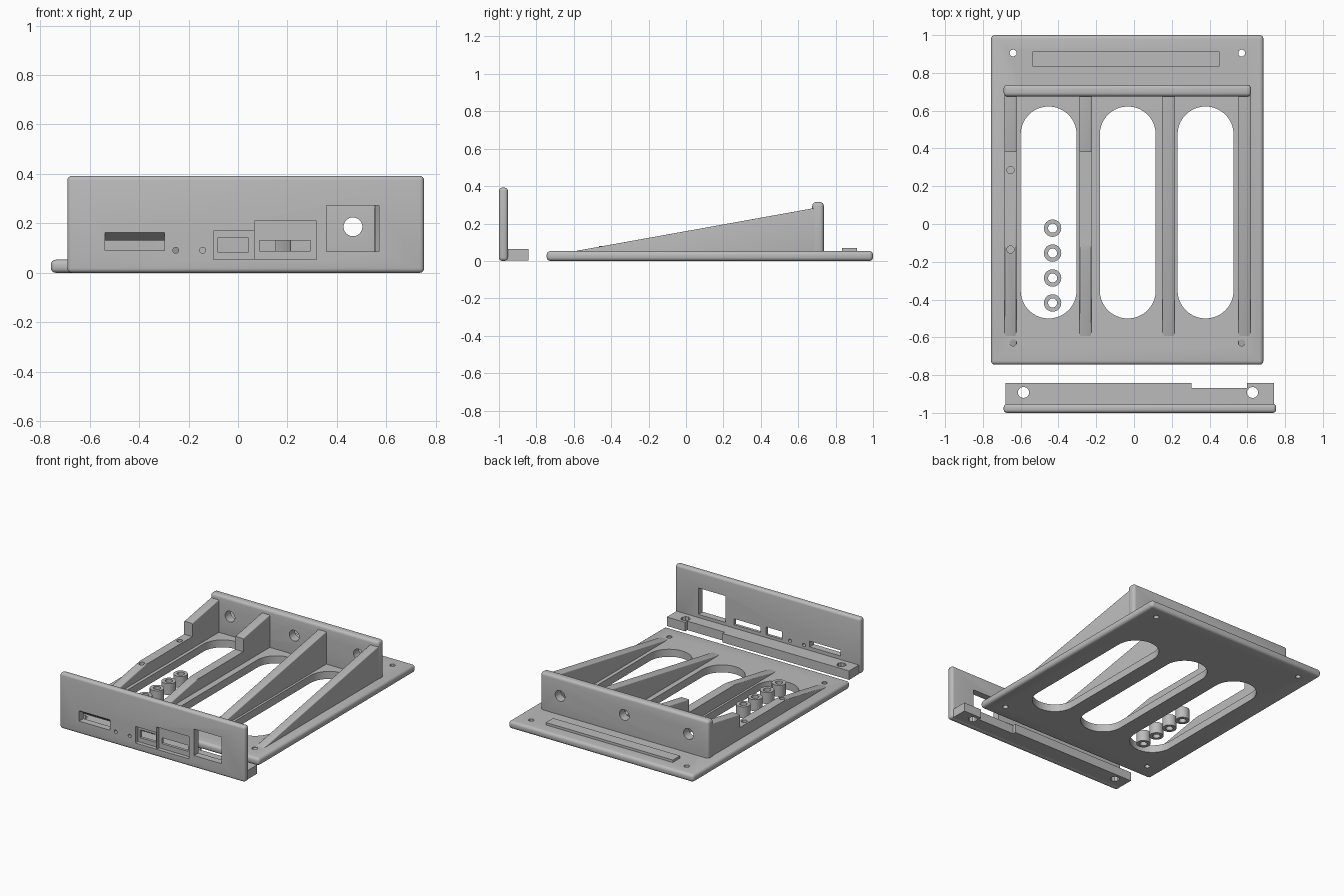
import bpy
import bmesh
from math import radians
from mathutils import Matrix, Vector

cube = bpy.data.objects.get("Cube")
if cube:
    bpy.data.objects.remove(cube, do_unlink=True)

grey = bpy.data.materials.new("plain grey")
grey.use_nodes = True
grey.diffuse_color = (0.5, 0.5, 0.5, 1)
grey.node_tree.nodes["Principled BSDF"].inputs["Base Color"].default_value = (0.5, 0.5, 0.5, 1)


def make(name, bm):
    bmesh.ops.recalc_face_normals(bm, faces=bm.faces)
    mesh = bpy.data.meshes.new(name)
    bm.to_mesh(mesh)
    bm.free()
    mesh.materials.append(grey)
    obj = bpy.data.objects.new(name, mesh)
    bpy.context.collection.objects.link(obj)
    return obj


def box(name, x, y, z):
    bm = bmesh.new()
    size = Matrix.Diagonal((x[1] - x[0], y[1] - y[0], z[1] - z[0], 1))
    middle = Matrix.Translation((sum(x) / 2, sum(y) / 2, sum(z) / 2))
    bmesh.ops.create_cube(bm, size=1, matrix=middle @ size)
    return make(name, bm)


def rod(name, centre, radius, length, axis="Z", sides=32):
    bm = bmesh.new()
    turn = Matrix.Rotation(radians(90), 4, "X") if axis == "Y" else Matrix.Identity(4)
    bmesh.ops.create_cone(bm, cap_ends=True, segments=sides, radius1=radius, radius2=radius,
                          depth=length, matrix=Matrix.Translation(centre) @ turn)
    return make(name, bm)


def side_profile(name, points, x0, x1):
    """Extrude a (y, z) outline along x."""
    bm = bmesh.new()
    face = bm.faces.new([bm.verts.new((x0, y, z)) for y, z in points])
    moved = bmesh.ops.extrude_face_region(bm, geom=[face])["geom"]
    bmesh.ops.translate(bm, vec=Vector((x1 - x0, 0, 0)),
                        verts=[v for v in moved if isinstance(v, bmesh.types.BMVert)])
    return make(name, bm)


def activate(obj):
    bpy.ops.object.select_all(action="DESELECT")
    obj.select_set(True)
    bpy.context.view_layer.objects.active = obj


def bevel(obj, width):
    activate(obj)
    mod = obj.modifiers.new("rounding", "BEVEL")
    mod.width, mod.segments, mod.limit_method = width, 4, "ANGLE"
    bpy.ops.object.modifier_apply(modifier=mod.name)


def cut(obj, *cutters):
    for cutter in cutters:
        activate(obj)
        mod = obj.modifiers.new("cut", "BOOLEAN")
        mod.operation, mod.solver, mod.object = "DIFFERENCE", "EXACT", cutter
        bpy.ops.object.modifier_apply(modifier=mod.name)
        bpy.data.objects.remove(cutter, do_unlink=True)


# Base plate with long rounded slots and corner screw holes
base = box("base_plate", (-0.757, 0.685), (-0.745, 1.0), (0, 0.053))
bevel(base, 0.02)
slot_radius = 0.148
for x in (-0.452, -0.033, 0.379):
    cut(base,
        box("slot", (x - slot_radius, x + slot_radius), (-0.352, 0.474), (-0.1, 0.2)),
        rod("slot_front", (x, -0.352, 0), slot_radius, 0.4, sides=64),
        rod("slot_back", (x, 0.474, 0), slot_radius, 0.4, sides=64))
for x in (-0.64, 0.57):
    for y in (-0.628, 0.905):
        cut(base, rod("screw_hole", (x, y, 0), 0.018, 0.4))

# Raised strip behind the wall
box("rear_strip", (-0.537, 0.452), (0.833, 0.913), (0.04, 0.07))

# Upright back wall with three cable holes
wall = box("back_wall", (-0.69, 0.62), (0.675, 0.737), (0.015, 0.315))
bevel(wall, 0.02)
for x in (-0.535, -0.035, 0.465):
    cut(wall, rod("cable_hole", (x, 0.7, 0.186), 0.038, 0.3, "Y"))

# Sloping ribs, the first two stepped down to carry a board
for i, x in enumerate((-0.654, -0.257, 0.183, 0.585)):
    rib = side_profile("rib_%d" % (i + 1),
                       [(-0.72, 0.03), (0.7, 0.285), (0.7, 0.02), (-0.7, 0.02)],
                       x - 0.032, x + 0.032)
    bevel(rib, 0.014)
    if i < 2:
        cut(rib, box("step", (x - 0.1, x + 0.1), (-0.4, 0.38), (0.135, 0.5)))
    if i == 0:
        for y in (-0.135, 0.285):
            cut(rib, rod("peg_hole", (x, y, 0.13), 0.019, 0.14))

# Loose spacer rings in the first slot
for i in range(4):
    y = -0.022 - 0.132 * i
    spacer = rod("spacer_%d" % (i + 1), (-0.431, y, 0.04), 0.046, 0.08)
    cut(spacer, rod("bore", (-0.431, y, 0.04), 0.024, 0.2))

# Separate front panel
panel = box("front_panel", (-0.69, 0.753), (-1.0, -0.952), (0, 0.392))
bevel(panel, 0.018)
through = (-1.1, -0.9)
recess = (-1.1, -0.972)
cut(panel,
    side_profile("card_slot", [(-1.01, 0.09), (-1.01, 0.17), (-0.94, 0.122), (-0.94, 0.09)],
                 -0.537, -0.297),
    box("small_port_recess", (-0.1, 0.064), recess, (0.053, 0.17)),
    box("small_port", (-0.083, 0.042), through, (0.085, 0.14)),
    box("wide_port_recess", (0.066, 0.317), recess, (0.053, 0.21)),
    box("wide_port", (0.087, 0.293), through, (0.088, 0.13)),
    box("square_port", (0.358, 0.57), through, (0.087, 0.273)),
    rod("light_hole_left", (-0.143, -1, 0.091), 0.012, 0.3, "Y", 16),
    rod("light_hole_right", (-0.252, -1, 0.091), 0.012, 0.3, "Y", 16))

# Mounting flange behind the panel
flange = box("panel_flange", (-0.68, 0.74), (-0.96, -0.843), (0.002, 0.065))
cut(flange, box("flange_notch", (0.305, 0.597), (-0.867, -0.8), (-0.1, 0.2)))
for x in (-0.585, 0.628):
    cut(flange, rod("flange_hole", (x, -0.892, 0), 0.03, 0.4, sides=10))

# Smooth the rounded edges, keep the rest crisp
for obj in bpy.context.scene.objects:
    if obj.type == "MESH":
        activate(obj)
        bpy.ops.object.shade_smooth_by_angle(angle=radians(30))
